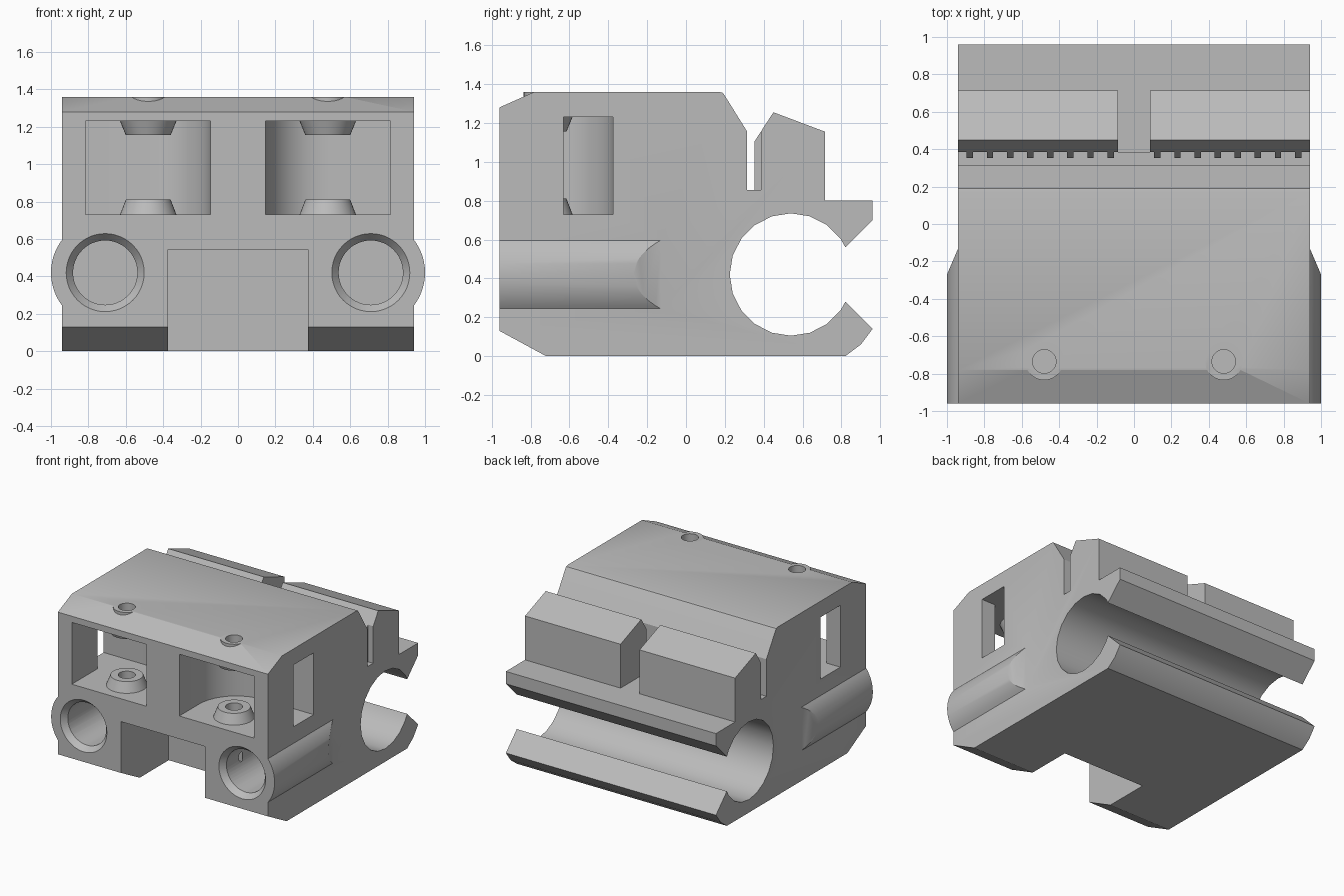
import bpy, bmesh, math
from mathutils import Matrix, Vector

cube = bpy.data.objects.get("Cube")
if cube:
    bpy.data.objects.remove(cube)

grey = bpy.data.materials.new("plain_grey")
grey.use_nodes = True
colour = (0.5, 0.5, 0.5, 1)
grey.diffuse_color = colour
grey.node_tree.nodes["Principled BSDF"].inputs["Base Color"].default_value = colour


def make_object(name, bm):
    bmesh.ops.recalc_face_normals(bm, faces=bm.faces)
    mesh = bpy.data.meshes.new(name)
    bm.to_mesh(mesh)
    bm.free()
    mesh.materials.append(grey)
    obj = bpy.data.objects.new(name, mesh)
    bpy.context.collection.objects.link(obj)
    return obj


def prism(name, points, low, high, axis="x"):
    """Extrude a (y, z) outline along x, or an (x, y) outline along z."""
    bm = bmesh.new()
    place = (lambda a, b: (low, a, b)) if axis == "x" else (lambda a, b: (a, b, low))
    face = bm.faces.new([bm.verts.new(place(a, b)) for a, b in points])
    shift = Vector((high - low, 0, 0) if axis == "x" else (0, 0, high - low))
    new = bmesh.ops.extrude_face_region(bm, geom=[face])["geom"]
    bmesh.ops.translate(bm, vec=shift,
                        verts=[v for v in new if isinstance(v, bmesh.types.BMVert)])
    return make_object(name, bm)


def box(name, x0, x1, y0, y1, z0, z1):
    return prism(name, [(y0, z0), (y1, z0), (y1, z1), (y0, z1)], x0, x1)


def cone(name, centre, r_start, r_end, start, end, axis="z", sides=40):
    """Round part along z (centre is x, y) or along y (centre is x, z)."""
    bm = bmesh.new()
    bmesh.ops.create_cone(bm, cap_ends=True, segments=sides, radius1=r_start,
                          radius2=r_end, depth=end - start)
    mid = (start + end) / 2
    if axis == "z":
        matrix = Matrix.Translation((centre[0], centre[1], mid))
    else:
        matrix = Matrix.Translation((centre[0], mid, centre[1])) @ Matrix.Rotation(-math.pi / 2, 4, "X")
    bmesh.ops.transform(bm, matrix=matrix, verts=bm.verts)
    return make_object(name, bm)


def combine(target, tool, operation):
    mod = target.modifiers.new(tool.name, "BOOLEAN")
    mod.operation, mod.solver, mod.object = operation, "EXACT", tool
    bpy.context.view_layer.objects.active = target
    bpy.ops.object.modifier_apply(modifier=mod.name)
    bpy.data.objects.remove(tool)


def cut(target, tool):
    combine(target, tool, "DIFFERENCE")


def join(target, tool):
    combine(target, tool, "UNION")


# Main block: side outline with the open bearing seat and the belt slot
half = 0.94
seat_y, seat_z, seat_r = 0.54, 0.42, 0.315
seat = [(seat_y + seat_r * math.cos(math.radians(a)), seat_z + seat_r * math.sin(math.radians(a)))
        for a in range(324, 35, -18)]
outline = [(-0.72, 0), (0.82, 0), (0.9, 0.06), (0.96, 0.14), (0.82, 0.28)] + seat + [
    (0.82, 0.56), (0.96, 0.7), (0.96, 0.8), (0.715, 0.8), (0.715, 1.155), (0.45, 1.255),
    (0.385, 1.155), (0.385, 0.855), (0.315, 0.855), (0.315, 1.155), (0.2, 1.34),
    (0.19, 1.355), (0.17, 1.36), (-0.78, 1.36), (-0.96, 1.28), (-0.96, 0.13)]
block = prism("carriage_block", outline, -half, half)

# Gap between the two belt clamps and the notch under the front
cut(block, box("clamp_gap", -0.085, 0.085, 0.36, 0.8, 0.855, 1.4))
cut(block, box("clamp_gap_step", -0.085, 0.085, 0.385, 0.8, 0.8, 0.9))
cut(block, box("front_notch", -0.375, 0.375, -1.1, -0.35, -0.1, 0.545))

rod_x, rod_z = 0.71, 0.42
pin_x, pin_y = 0.48, -0.735
for s in (-1, 1):
    # Rounded rod sleeve on the side, its rear end cut at a slant
    sleeve = cone("rod_sleeve", (s * rod_x, rod_z), 0.29, 0.29, -0.96, -0.05, "y", 64)
    cut(sleeve, prism("sleeve_slant", [(s * 1.043, -0.37), (s * 0.897, -0.03), (s * 0.897, 0.2),
                                       (s * 1.2, 0.2), (s * 1.2, -0.37)], 0, 1, "z"))
    join(block, sleeve)

    # Pulley pocket: rounded on the inner side, open to the front and the side
    arc = [(s * (pin_x - 0.333 * math.sin(t)), -0.708 + 0.333 * math.cos(t))
           for t in (math.pi / 2 * i / 10 for i in range(11))]
    pocket = [(s * 0.815, -1.1), (s * 0.815, -0.375)] + arc + [(s * (pin_x - 0.333), -1.1)]
    cut(block, prism("pulley_pocket", pocket, 0.73, 1.23, "z"))
    a, b = sorted((s * 0.7, s * 1.1))
    cut(block, box("side_window", a, b, -0.63, -0.375, 0.73, 1.23))

    # Pulley bosses in the pocket, and the screw pad on the top bevel
    pin = (s * pin_x, pin_y)
    join(block, cone("lower_boss", pin, 0.155, 0.12, 0.72, 0.81))
    join(block, cone("upper_boss", pin, 0.12, 0.155, 1.155, 1.24))
    join(block, cone("screw_pad", pin, 0.1, 0.1, 1.29, 1.36))
    cut(block, cone("screw_hole", pin, 0.063, 0.063, 0.35, 1.5))

    # Rod hole with a chamfered mouth
    rod = (s * rod_x, rod_z)
    cut(block, cone("rod_hole", rod, 0.172, 0.172, -1.1, -0.2, "y", 48))
    cut(block, cone("rod_mouth", rod, 0.217, 0.167, -0.97, -0.91, "y", 48))

    # Belt teeth in the slot
    tooth = [(0.352, 0.85), (0.352, 1.104), (0.385, 1.155), (0.39, 1.155), (0.39, 0.85)]
    for i in range(8):
        x = s * (0.125 + 0.1075 * i)
        prism("belt_tooth", tooth, x - 0.017, x + 0.017)

# Smooth round surfaces while keeping edges crisp
bpy.ops.object.select_all(action="DESELECT")
block.select_set(True)
bpy.context.view_layer.objects.active = block
bpy.ops.object.shade_smooth_by_angle(angle=math.radians(25))
